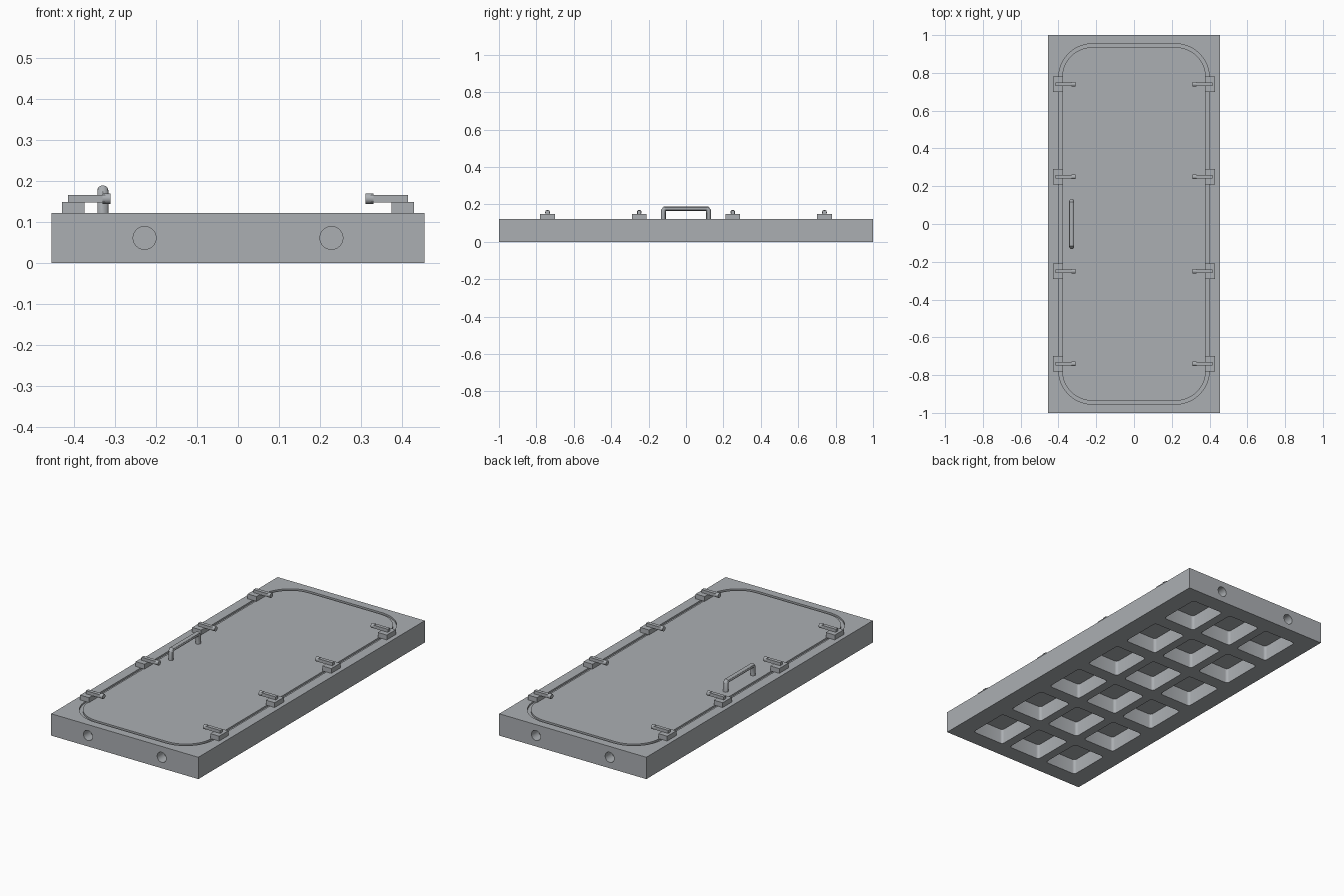
import bpy, bmesh, math
from mathutils import Matrix, Vector

if "Cube" in bpy.data.objects:
    bpy.data.objects.remove(bpy.data.objects["Cube"])

steel = bpy.data.materials.new("grey steel")
steel.diffuse_color = (0.41, 0.43, 0.45, 1)
steel.use_nodes = True
steel.node_tree.nodes["Principled BSDF"].inputs["Base Color"].default_value = steel.diffuse_color

W, L, H = 0.91, 2.0, 0.122


def finish(bm, name):
    bmesh.ops.recalc_face_normals(bm, faces=bm.faces)
    me = bpy.data.meshes.new(name)
    bm.to_mesh(me)
    bm.free()
    ob = bpy.data.objects.new(name, me)
    bpy.context.collection.objects.link(ob)
    me.materials.append(steel)
    return ob


def box(bm, x0, x1, y0, y1, z0, z1):
    mat = Matrix.Translation(((x0 + x1) / 2, (y0 + y1) / 2, (z0 + z1) / 2))
    mat = mat @ Matrix.Diagonal((x1 - x0, y1 - y0, z1 - z0, 1))
    bmesh.ops.create_cube(bm, size=1, matrix=mat)


def cylinder(bm, centre, axis, radius, depth, sides=24):
    rot = Vector((0, 0, 1)).rotation_difference(Vector(axis)).to_matrix().to_4x4()
    bmesh.ops.create_cone(bm, cap_ends=True, segments=sides, radius1=radius, radius2=radius,
                          depth=depth, matrix=Matrix.Translation(centre) @ rot)


def rounded_loop(bm, cx, cy, hx, hy, r, z, steps):
    verts = []
    for k, (sx, sy) in enumerate(((1, 1), (-1, 1), (-1, -1), (1, -1))):
        for i in range(steps + 1):
            a = math.pi / 2 * (k + i / steps)
            verts.append(bm.verts.new((cx + sx * (hx - r) + r * math.cos(a),
                                       cy + sy * (hy - r) + r * math.sin(a), z)))
    return verts


def bridge(bm, a, b):
    n = len(a)
    for i in range(n):
        bm.faces.new((a[i], a[(i + 1) % n], b[(i + 1) % n], b[i]))


def shade(ob):
    bpy.ops.object.select_all(action='DESELECT')
    ob.select_set(True)
    bpy.context.view_layer.objects.active = ob
    bpy.ops.object.shade_smooth_by_angle(angle=math.radians(30))


# Cutter: underside pockets, end holes and the seal groove
bm = bmesh.new()
for i in range(3):
    for j in range(6):
        x, y = (i - 1) * 0.25, (j - 2.5) * 0.315
        low = rounded_loop(bm, x, y, 0.10, 0.12, 0.015, -0.02, 4)
        top = rounded_loop(bm, x, y, 0.10, 0.12, 0.015, 0.085, 4)
        bridge(bm, low, top)
        bm.faces.new(low)
        bm.faces.new(top)
for sx in (-1, 1):
    for sy in (-1, 1):
        cylinder(bm, (sx * 0.228, sy * L / 2, 0.061), (0, 1, 0), 0.028, 0.12, 32)
outer, inner = [[rounded_loop(bm, 0, 0, 0.39 + d, 0.945 + d, 0.17 + d, z, 12)
                 for z in (H - 0.01, H + 0.02)] for d in (0.009, -0.009)]
bridge(bm, outer[0], outer[1])
bridge(bm, inner[0], inner[1])
bridge(bm, outer[0], inner[0])
bridge(bm, outer[1], inner[1])
cutter = finish(bm, "door_cutter")
cutter.hide_render = True
cutter.hide_viewport = True

# Door slab
bm = bmesh.new()
box(bm, -W / 2, W / 2, -L / 2, L / 2, 0, H)
slab = finish(bm, "door_slab")
cut = slab.modifiers.new("cuts", 'BOOLEAN')
cut.operation = 'DIFFERENCE'
cut.solver = 'EXACT'
cut.object = cutter
# Apply the cuts so the slab is a plain mesh
cutter.hide_viewport = False
bpy.context.view_layer.objects.active = slab
slab.select_set(True)
bpy.ops.object.modifier_apply(modifier=cut.name)
bpy.data.objects.remove(cutter)
shade(slab)

# Latches: foot, arm and knob, mirrored to both sides
for s, side in ((-1, "left"), (1, "right")):
    for n, y in enumerate((-0.74, -0.25, 0.25, 0.74)):
        bm = bmesh.new()
        xs = sorted((s * 0.375, s * 0.43))
        box(bm, *xs, y - 0.04, y + 0.04, H - 0.001, 0.149)
        xs = sorted((s * 0.325, s * 0.415))
        box(bm, *xs, y - 0.01, y + 0.01, 0.148, 0.166)
        cylinder(bm, (s * 0.321, y, 0.157), (1, 0, 0), 0.013, 0.02)
        shade(finish(bm, f"{side}_latch_{n + 1}"))

# Pull handle: a bent round bar
curve = bpy.data.curves.new("pull_handle", 'CURVE')
curve.dimensions = '3D'
curve.bevel_depth = 0.0135
curve.bevel_resolution = 4
curve.use_fill_caps = True
path = [(-0.12, 0.115), (-0.12, 0.168), (-0.112, 0.177),
        (0.112, 0.177), (0.12, 0.168), (0.12, 0.115)]
sp = curve.splines.new('POLY')
sp.points.add(len(path) - 1)
for p, (y, z) in zip(sp.points, path):
    p.co = (-0.33, y, z, 1)
handle = bpy.data.objects.new("pull_handle", curve)
bpy.context.collection.objects.link(handle)
curve.materials.append(steel)
bpy.ops.object.select_all(action='DESELECT')
handle.select_set(True)
bpy.context.view_layer.objects.active = handle
bpy.ops.object.convert(target='MESH')
shade(bpy.context.view_layer.objects.active)
